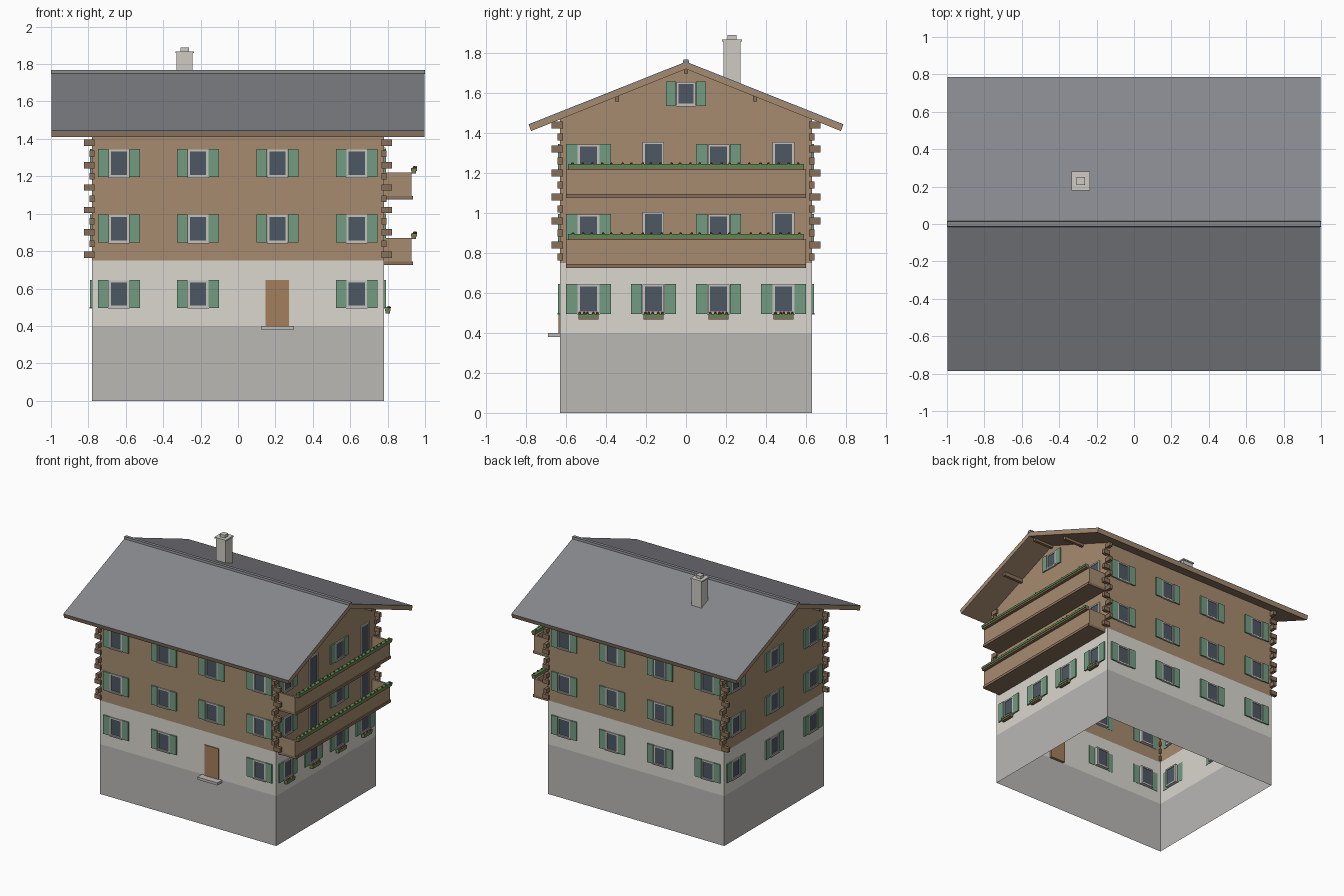
import bpy, bmesh, random
from mathutils import Matrix, Vector

if "Cube" in bpy.data.objects:
    bpy.data.objects.remove(bpy.data.objects["Cube"])

random.seed(4)
HX, HY = 0.78, 0.63          # half size of the house body
parts = {}
COL = {
    "plaster": (0.70, 0.68, 0.62), "stone": (0.49, 0.48, 0.46), "wood": (0.38, 0.26, 0.16),
    "dark_wood": (0.25, 0.16, 0.10), "roof": (0.24, 0.245, 0.265), "glass": (0.075, 0.095, 0.125),
    "frame": (0.55, 0.54, 0.51), "shutter": (0.17, 0.33, 0.22), "door": (0.37, 0.21, 0.11),
    "leaf": (0.10, 0.26, 0.08), "flower": (0.45, 0.04, 0.04), "chimney": (0.62, 0.60, 0.55),
}
mats = {}
for key, c in COL.items():
    mats[key] = bpy.data.materials.new(key)
    mats[key].diffuse_color = (*c, 1)


def part(name, mat):
    return parts.setdefault(name, (bmesh.new(), mat))[0]


def box(name, mat, a, b):
    """Axis-aligned box between two opposite corners."""
    a, b = Vector(a), Vector(b)
    size = [abs(q - p) for p, q in zip(a, b)]
    m = Matrix.Translation((a + b) / 2) @ Matrix.Diagonal((*size, 1))
    bmesh.ops.create_cube(part(name, mat), size=1, matrix=m)


def on_wall(side, u, d, z):
    """u along the wall, d outward from it."""
    return {"front": (u, -HY - d, z), "back": (u, HY + d, z),
            "right": (HX + d, u, z), "left": (-HX - d, u, z)}[side]


def wbox(name, mat, side, u, d, z):
    box(name, mat, on_wall(side, u[0], d[0], z[0]), on_wall(side, u[1], d[1], z[1]))


def window(side, u, z0, z1, half=0.054, shutters=True, t=0.011):
    # frame ring, pane, sill and shutters
    for s in (-1, 1):
        wbox("window_frames", "frame", side, (u + s * half, u + s * (half - t)), (-0.025, 0.008), (z0, z1))
        if shutters:
            wbox("shutters", "shutter", side, (u + s * (half + 0.002), u + s * (2 * half + 0.004)),
                 (-0.002, 0.01), (z0 - 0.002, z1 + 0.002))
    i = half - t
    for a, b in ((z0, z0 + t), (z1 - t, z1)):
        wbox("window_frames", "frame", side, (u - i, u + i), (-0.025, 0.008), (a, b))
    wbox("window_panes", "glass", side, (u - i, u + i), (-0.02, 0.003), (z0 + t, z1 - t))
    wbox("window_sills", "frame", side, (u - half - 0.003, u + half + 0.003), (0, 0.014), (z0 - 0.005, z0 + 0.003))


def flowers(u0, u1, d, z, n):
    # planter, leaves and small blossoms on the right side
    wbox("flower_boxes", "dark_wood", "right", (u0, u1), (d, d + 0.024), (z, z + 0.016))
    wbox("flower_leaves", "leaf", "right", (u0, u1), (d - 0.002, d + 0.028), (z + 0.013, z + 0.029))
    for k in range(n):
        u = u0 + (u1 - u0) * (k + 0.5) / n + random.uniform(-0.006, 0.006)
        p = on_wall("right", u, d + random.uniform(0.012, 0.024), z + 0.032)
        bmesh.ops.create_icosphere(part("flower_blossoms", "flower"), subdivisions=1, radius=0.0075,
                                   matrix=Matrix.Translation(p))


def prism(name, mat, profile, x0, x1):
    """Extrude a y-z profile along x."""
    bm = part(name, mat)
    ends = [[bm.verts.new((x, y, z)) for y, z in profile] for x in (x0, x1)]
    bm.faces.new(ends[0])
    bm.faces.new(ends[1][::-1])
    n = len(profile)
    for k in range(n):
        j = (k + 1) % n
        bm.faces.new((ends[0][k], ends[0][j], ends[1][j], ends[1][k]))


def band(name, mat, z0, z1):
    """Open ring of four walls."""
    bm = part(name, mat)
    c = [(-HX, -HY), (HX, -HY), (HX, HY), (-HX, HY)]
    lo = [bm.verts.new((*p, z0)) for p in c]
    hi = [bm.verts.new((*p, z1)) for p in c]
    for k in range(4):
        j = (k + 1) % 4
        bm.faces.new((lo[k], lo[j], hi[j], hi[k]))
    return bm, hi


# walls: stone base, plaster floor, timber floors with gables
EAVE, APEX = 1.468, 1.72
band("stone_base", "stone", 0, 0.4)
band("plaster_walls", "plaster", 0.4, 0.75)
bm, top = band("timber_walls", "wood", 0.75, EAVE)
for a, b in ((top[1], top[2]), (top[3], top[0])):
    bm.faces.new((a, b, bm.verts.new((a.co.x, 0, APEX))))

# roof: timber deck, grey covering, ridge cap
for s in (-1, 1):
    prism("roof_deck", "wood", [(0, 1.72), (0, 1.75), (s * 0.785, 1.437), (s * 0.775, 1.41)], -0.998, 0.998)
    prism("roof_covering", "roof", [(0, 1.75), (0, 1.757), (s * 0.787, 1.444), (s * 0.785, 1.437)], -0.998, 0.998)
prism("ridge_cap", "roof", [(-0.016, 1.748), (-0.013, 1.768), (0.013, 1.768), (0.016, 1.748)], -1, 1)

# purlin ends under the gable overhangs
for y, z in ((-0.345, 1.557), (0, 1.697), (0.345, 1.557)):
    for s in (-1, 1):
        box("purlins", "dark_wood", (s * 0.74, y - 0.011, z), (s * 0.95, y + 0.011, z + 0.03))

# interlocking log ends at the corners
for sx in (-1, 1):
    for sy in (-1, 1):
        for k in range(6):
            z = 0.78 + 0.12 * k
            box("log_ends", "dark_wood", (sx * 0.767, sy * 0.616, z - 0.017), (sx * 0.823, sy * 0.643, z + 0.017))
            z += 0.06
            box("log_ends", "dark_wood", (sx * 0.767, sy * 0.616, z - 0.017), (sx * 0.793, sy * 0.672, z + 0.017))

# windows on all sides, front door and balcony doors
for floor in range(3):
    z0 = 0.497 + 0.35 * floor
    z1 = z0 + 0.146
    for k, u in enumerate((-0.637, -0.213, 0.211, 0.635)):
        window("back", u, z0, z1)
        if floor or k != 2:
            window("front", u, z0, z1)
    for u in (-0.488, 0, 0.488):
        window("left", u, z0, z1)
    for k, u in enumerate((-0.488, -0.163, 0.163, 0.488)):
        if floor and k % 2:
            window("right", u, 0.4 + 0.35 * floor, z1 + 0.012, shutters=False)
        else:
            window("right", u, z0, z1)
        if not floor:
            flowers(u - 0.05, u + 0.05, 0.008, 0.466, 5)
for side in ("left", "right"):
    window(side, 0, 1.538, 1.656, half=0.048)
wbox("front_door", "door", "front", (0.148, 0.274), (-0.02, 0.008), (0.4, 0.645))
wbox("door_step", "stone", "front", (0.122, 0.3), (0, 0.06), (0.38, 0.4))

# balconies on the right gable
for z in (0.725, 1.075):
    wbox("balcony_floors", "dark_wood", "right", (-0.6, 0.6), (0, 0.156), (z, z + 0.02))
    wbox("balcony_parapets", "wood", "right", (-0.6, 0.6), (0.132, 0.147), (z + 0.02, z + 0.145))
    for s in (-1, 1):
        wbox("balcony_parapets", "wood", "right", (s * 0.6, s * 0.585), (0, 0.132), (z + 0.02, z + 0.145))
    flowers(-0.59, 0.59, 0.148, z + 0.14, 24)

# chimney
CX, CY = -0.285, 0.23
for name, h, z0, z1 in (("chimney", 0.043, 1.58, 1.86), ("chimney_cap", 0.05, 1.858, 1.868),
                        ("chimney_pot", 0.022, 1.866, 1.89)):
    box(name, "chimney", (CX - h, CY - h, z0), (CX + h, CY + h, z1))

# turn every part into an object
for name, (bm, mat) in parts.items():
    bmesh.ops.recalc_face_normals(bm, faces=bm.faces)
    me = bpy.data.meshes.new(name)
    bm.to_mesh(me)
    bm.free()
    me.materials.append(mats[mat])
    bpy.context.collection.objects.link(bpy.data.objects.new(name, me))

for m in bpy.data.materials:
    if m.users and not m.is_grease_pencil:
        m.use_nodes = True
        m.node_tree.nodes["Principled BSDF"].inputs["Base Color"].default_value = m.diffuse_color
